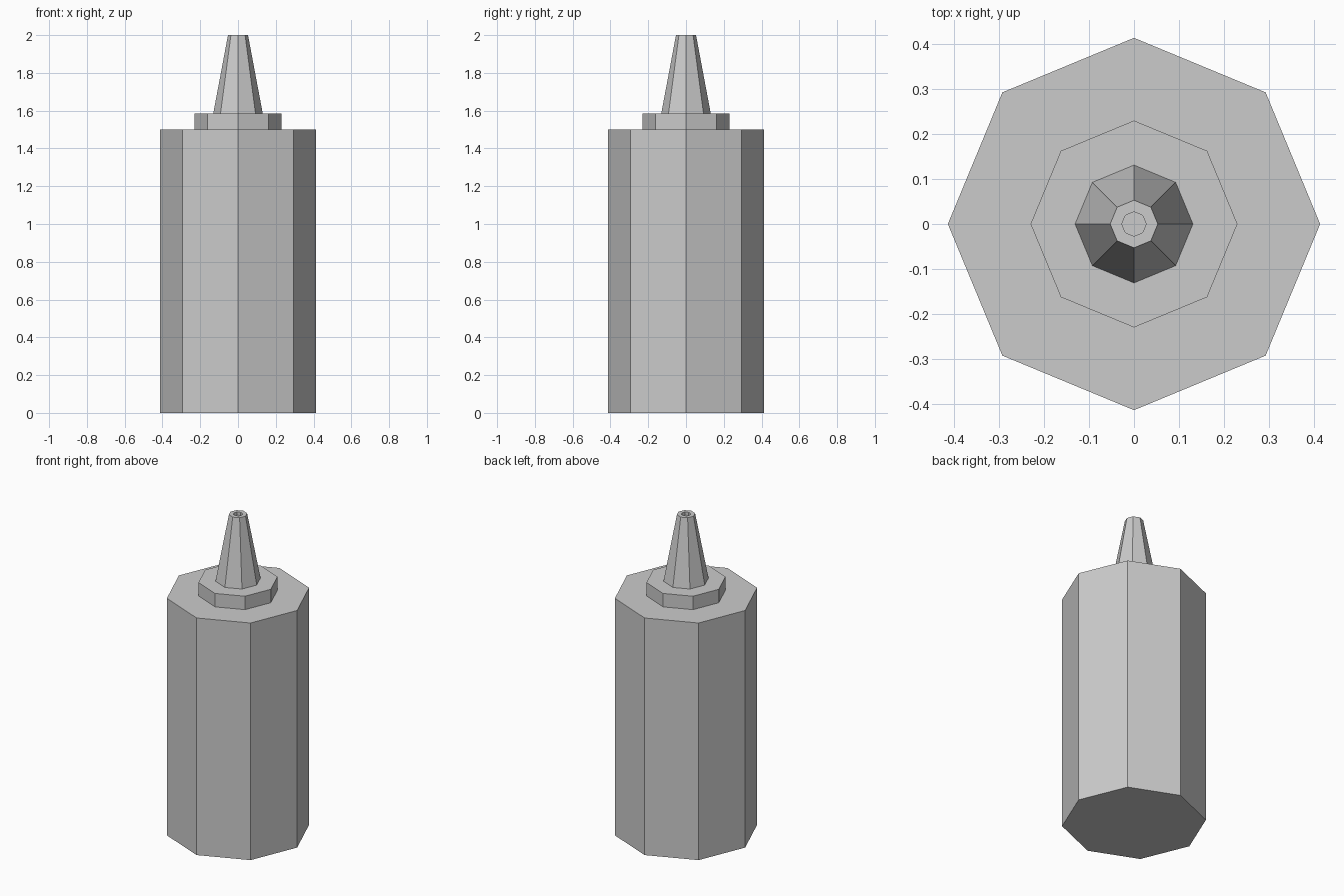
import bpy, bmesh
from math import cos, sin, tau

if "Cube" in bpy.data.objects:
    bpy.data.objects.remove(bpy.data.objects["Cube"])

SIDES = 8


def lathe(name, profile):
    """Turn an (radius, z) profile into a closed, flat-faced octagonal solid."""
    bm = bmesh.new()
    rings = [[bm.verts.new((r * cos(tau * i / SIDES), r * sin(tau * i / SIDES), z))
              for i in range(SIDES)] for r, z in profile]
    for low, high in zip(rings, rings[1:]):
        for i in range(SIDES):
            j = (i + 1) % SIDES
            bm.faces.new((low[i], low[j], high[j], high[i]))
    bm.faces.new(rings[0][::-1])
    bm.faces.new(rings[-1])
    mesh = bpy.data.meshes.new(name)
    bm.to_mesh(mesh)
    bm.free()
    obj = bpy.data.objects.new(name, mesh)
    bpy.context.collection.objects.link(obj)
    return obj


# Squeeze bottle as one continuous surface
body = [(0.414, 0), (0.414, 1.5)]
collar = [(0.23, 1.5), (0.23, 1.585)]
nozzle = [(0.131, 1.585), (0.053, 2.0)]
spout_hole = [(0.027, 2.0), (0.027, 1.98)]
lathe("squeeze_bottle", body + collar + nozzle + spout_hole)
